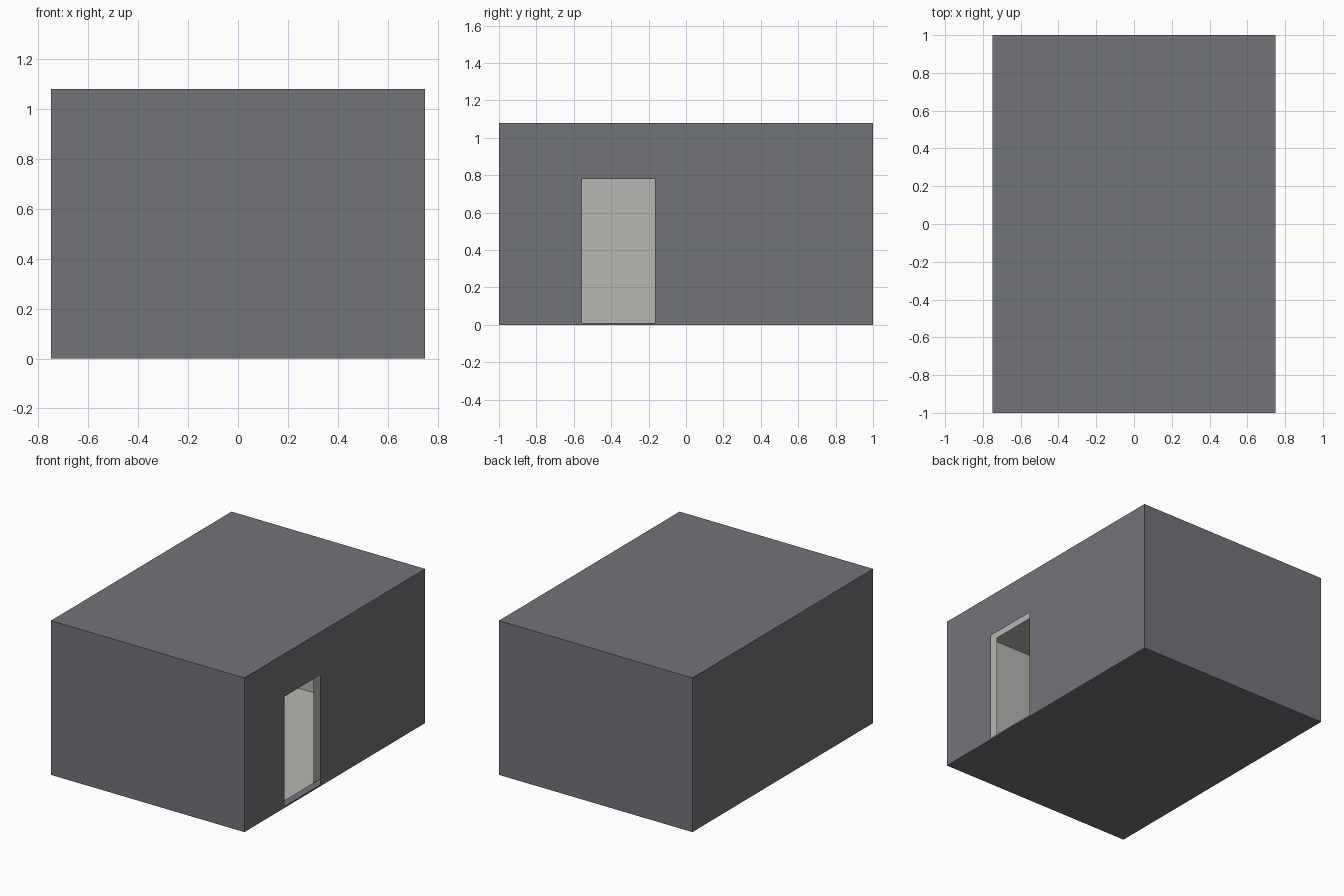
import bpy, bmesh

if "Cube" in bpy.data.objects:
    bpy.data.objects.remove(bpy.data.objects["Cube"])

# Doorway rectangle on the +x wall
DOOR_Y = (-0.555, -0.165)
DOOR_Z = (0.01, 0.78)


def material(name, rgb):
    m = bpy.data.materials.new(name)
    m.diffuse_color = (*rgb, 1)
    m.use_nodes = True
    m.node_tree.nodes["Principled BSDF"].inputs["Base Color"].default_value = m.diffuse_color
    return m


def shell(name, hx, hy, z0, z1, mat, inward=False):
    """Thin box skin with the doorway left open in its +x wall."""
    bm = bmesh.new()
    bmesh.ops.create_cube(bm, size=1)
    for v in bm.verts:
        v.co = (v.co.x * 2 * hx, v.co.y * 2 * hy, z0 if v.co.z < 0 else z1)
    bm.normal_update()
    wall = [f for f in bm.faces if f.normal.x > 0.9]
    bmesh.ops.delete(bm, geom=wall, context='FACES_ONLY')

    # Rebuild the +x wall as a frame of quads around the doorway
    def quad(y0, y1, a, b):
        if b - a > 1e-5:
            bm.faces.new([bm.verts.new((hx, y, z))
                          for y, z in ((y0, a), (y1, a), (y1, b), (y0, b))])

    quad(-hy, DOOR_Y[0], z0, z1)
    quad(DOOR_Y[1], hy, z0, z1)
    quad(*DOOR_Y, DOOR_Z[1], z1)
    quad(*DOOR_Y, z0, DOOR_Z[0])
    bmesh.ops.remove_doubles(bm, verts=bm.verts[:], dist=1e-5)
    if inward:
        bmesh.ops.reverse_faces(bm, faces=bm.faces[:])
    me = bpy.data.meshes.new(name)
    bm.to_mesh(me)
    bm.free()
    me.materials.append(mat)
    ob = bpy.data.objects.new(name, me)
    bpy.context.collection.objects.link(ob)
    return ob


# Dark outside and pale inside, with an open cavity between them
shell("outer_walls", 0.75, 1.0, 0.0, 1.08, material("dark grey", (0.168, 0.175, 0.191)))
shell("inner_walls", 0.70, 0.95, 0.01, 1.05, material("pale grey", (0.485, 0.474, 0.451)), True)
